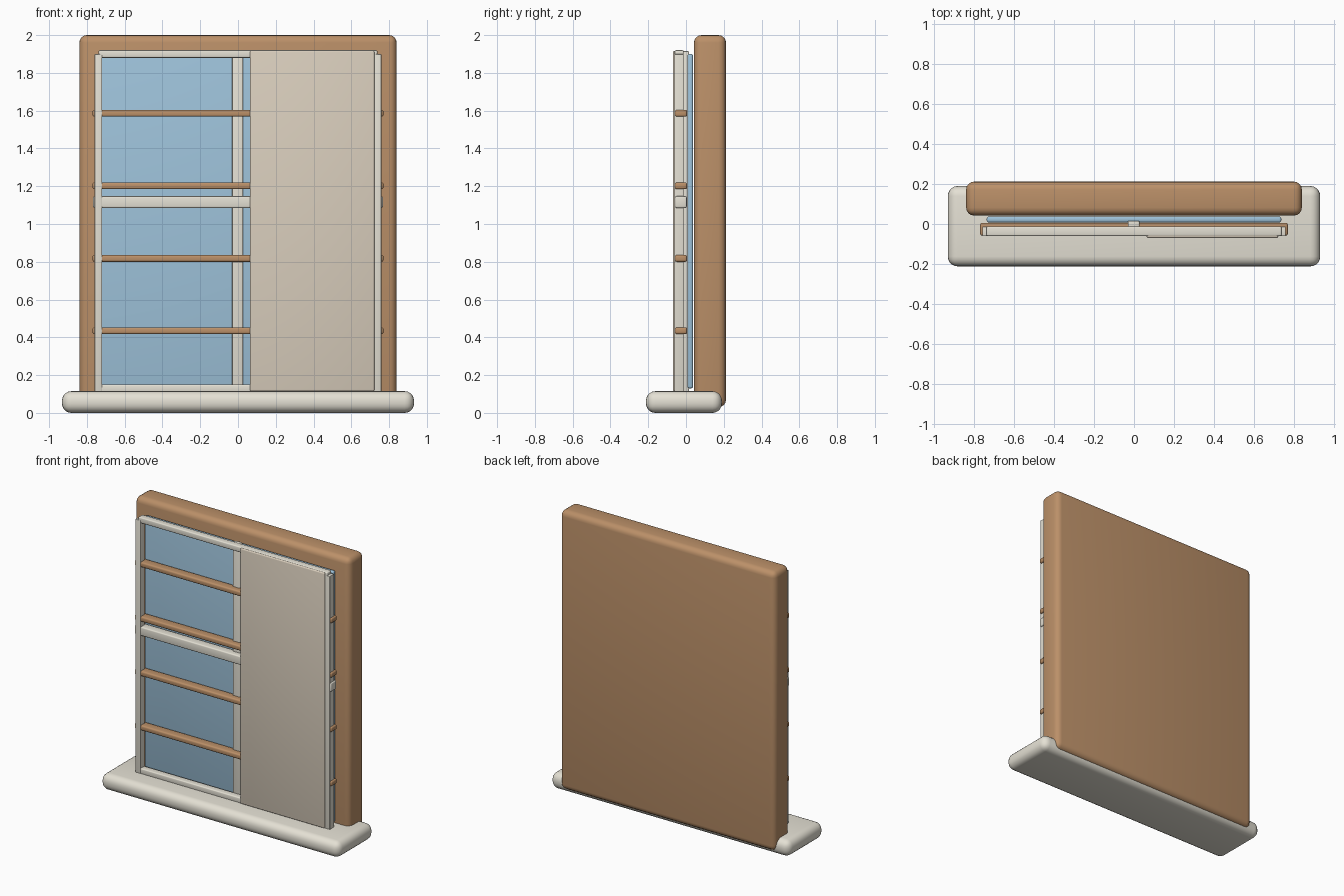
import bpy

if "Cube" in bpy.data.objects:
    bpy.data.objects.remove(bpy.data.objects["Cube"])


def material(name, rgb):
    m = bpy.data.materials.new(name)
    m.diffuse_color = (*rgb, 1)
    m.use_nodes = True
    m.node_tree.nodes["Principled BSDF"].inputs["Base Color"].default_value = m.diffuse_color
    return m


wood = material("wood", (0.50, 0.28, 0.14))
cream = material("cream", (0.78, 0.75, 0.66))
paper = material("pale_panel", (0.70, 0.62, 0.51))
blue = material("blue_glass", (0.34, 0.54, 0.70))


def box(name, x, y, z, bevel, mat, segments=3):
    """Rounded box from (min, max) ranges on each axis."""
    bpy.ops.mesh.primitive_cube_add(
        size=1, location=[(r[0] + r[1]) / 2 for r in (x, y, z)])
    ob = bpy.context.object
    ob.name = name
    ob.scale = [r[1] - r[0] for r in (x, y, z)]
    bpy.ops.object.transform_apply(location=False, rotation=False, scale=True)
    ob.data.materials.append(mat)
    mod = ob.modifiers.new("rounded_edges", 'BEVEL')
    mod.width = bevel
    mod.segments = segments
    bpy.ops.object.modifier_apply(modifier=mod.name)
    bpy.ops.object.shade_smooth_by_angle()
    return ob


# Surround, sill and glass
box("wall_surround", (-0.84, 0.84), (0.042, 0.212), (0.03, 2.0), 0.04, wood, 4)
box("sill", (-0.932, 0.932), (-0.212, 0.19), (0, 0.115), 0.05, cream, 5)
box("glass", (-0.737, 0.737), (0.008, 0.037), (0.13, 1.9), 0.01, blue)

# Outer frame
for side, name in ((-1, "left_stile"), (1, "right_stile")):
    c = side * 0.739
    box(name, (c - 0.02, c + 0.02), (-0.061, -0.013), (0.105, 1.9), 0.004, cream)
for name, z in (("bottom_rail", (0.11, 0.15)), ("top_rail", (1.88, 1.92))):
    box(name, (-0.738, 0.738), (-0.06, -0.012), z, 0.007, cream)

# Centre mullion and crossbars
box("centre_mullion", (-0.031, 0.027), (-0.018, 0.016), (0.11, 1.915), 0.006, cream)
box("middle_rail", (-0.767, 0.767), (-0.058, 0.004), (1.085, 1.147), 0.008, cream)
for i, z in enumerate((0.435, 0.818, 1.202, 1.586)):
    box(f"crossbar_{i + 1}", (-0.77, 0.77), (-0.058, 0.006),
        (z - 0.018, z + 0.018), 0.01, wood)

# Sliding panel over the right half
box("sliding_panel", (0.063, 0.722), (-0.07, -0.045), (0.115, 1.917), 0.008, paper)
